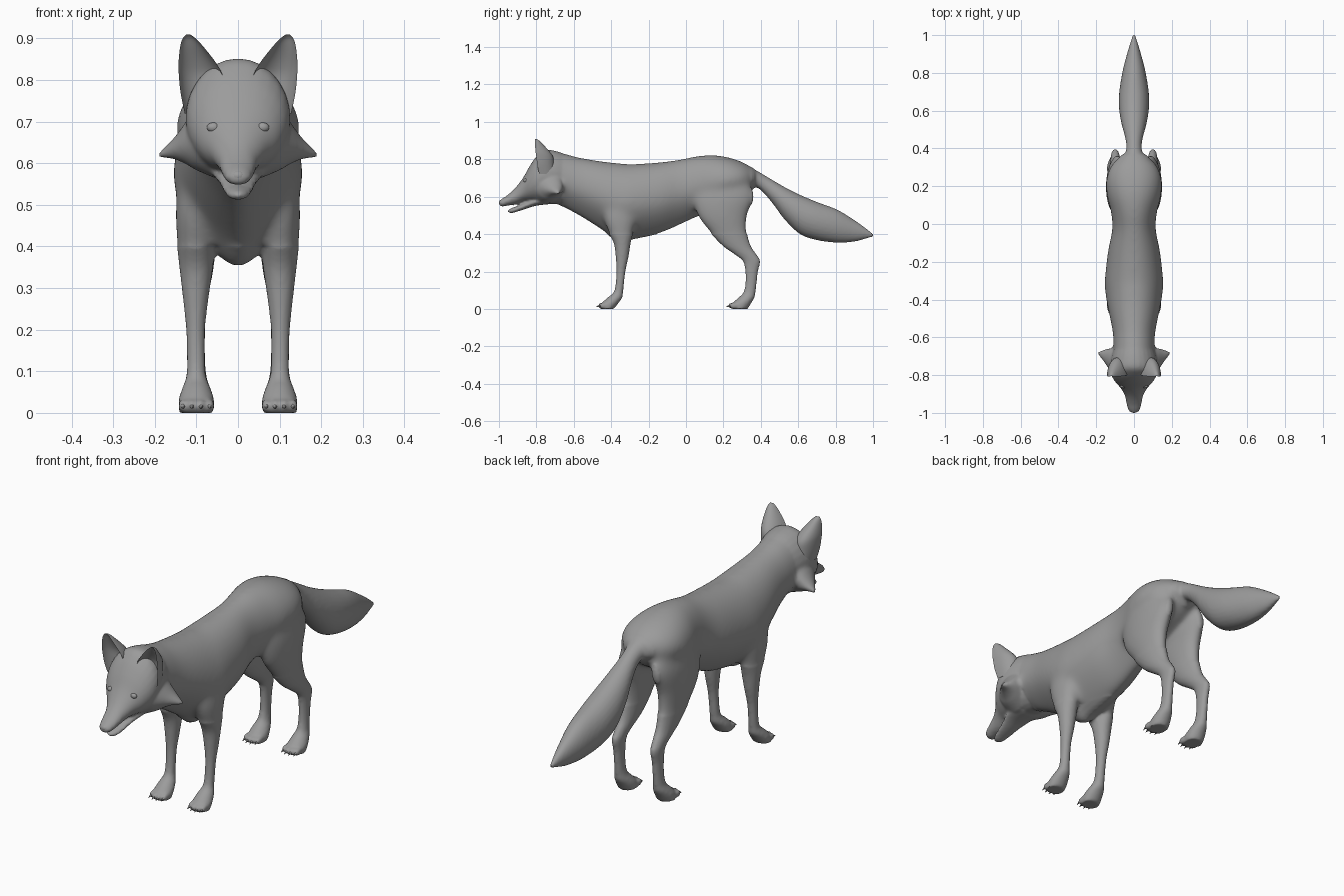
import bpy, bmesh, math
from mathutils import Matrix, Vector

if "Cube" in bpy.data.objects:
    bpy.data.objects.remove(bpy.data.objects["Cube"])

N = 28
fur = bpy.data.materials.new("dark grey")
fur.diffuse_color = (.33, .33, .33, 1)
fur.use_nodes = True
fur.node_tree.nodes["Principled BSDF"].inputs["Base Color"].default_value = fur.diffuse_color


def spline(rows, steps=5):
    """Catmull-Rom interpolation of station rows."""
    out = []
    for i in range(len(rows) - 1):
        p = [rows[max(0, min(len(rows) - 1, i + d))] for d in (-1, 0, 1, 2)]
        for j in range(steps):
            t = j / steps
            out.append([0.5 * (2 * b + (c - a) * t + (2 * a - 5 * b + 4 * c - d) * t * t
                               + (3 * b - a - 3 * c + d) * t ** 3) for a, b, c, d in zip(*p)])
    out.append(list(rows[-1]))
    return out


def loft(bm, axis, rows, side=1, keel=0.0, dent=None):
    """Rows are (position, a0, a1, b0, b1): oval slices across the given axis."""
    rings = []
    for t, a0, a1, b0, b1 in spline(rows):
        ring = []
        for i in range(N):
            ang = 2 * math.pi * i / N
            c, s = math.cos(ang), math.sin(ang)
            if s < 0:
                c *= 1 - keel * s * s
                if dent is not None:
                    s *= -dent
            a = (a0 + a1) / 2 + (a1 - a0) / 2 * c
            b = (b0 + b1) / 2 + (b1 - b0) / 2 * s
            x, y, z = {'x': (t, a, b), 'y': (a, t, b), 'z': (a, b, t)}[axis]
            ring.append(bm.verts.new((x * side, y, z)))
        rings.append(ring)
    for r, q in zip(rings, rings[1:]):
        for i in range(N):
            j = (i + 1) % N
            bm.faces.new((r[i], r[j], q[j], q[i]))
    bm.faces.new(rings[0])
    bm.faces.new(rings[-1])


def sym(rows):
    """(y, top, bottom, half width) -> loft rows."""
    return [(y, -w, w, b, t) for y, t, b, w in rows]


def finish(bm, name):
    bmesh.ops.recalc_face_normals(bm, faces=bm.faces)
    for f in bm.faces:
        f.smooth = True
    me = bpy.data.meshes.new(name)
    bm.to_mesh(me)
    bm.free()
    me.materials.append(fur)
    ob = bpy.data.objects.new(name, me)
    bpy.context.collection.objects.link(ob)
    return ob


def ball(bm, loc, size):
    m = Matrix.Translation(loc) @ Matrix.Diagonal((*size, 1))
    bmesh.ops.create_uvsphere(bm, u_segments=16, v_segments=10, radius=1, matrix=m)


bm, ears, claws = bmesh.new(), bmesh.new(), bmesh.new()

# torso and neck
loft(bm, 'y', sym([(-.74, .82, .60, .09), (-.66, .832, .545, .108), (-.57, .81, .495, .114),
                   (-.45, .79, .42, .138), (-.36, .78, .355, .153), (-.29, .775, .37, .155),
                   (-.14, .785, .403, .138), (-.03, .80, .448, .116), (.06, .818, .49, .122),
                   (.15, .823, .52, .144), (.235, .809, .56, .148), (.31, .782, .60, .122),
                   (.37, .745, .65, .06)]), keel=.45)
# bushy tail
loft(bm, 'y', sym([(.32, .765, .66, .07), (.38, .738, .648, .045), (.42, .715, .615, .041),
                   (.47, .685, .555, .05), (.53, .65, .475, .066), (.61, .61, .40, .079),
                   (.70, .572, .368, .078), (.81, .53, .354, .06), (.90, .475, .36, .037),
                   (.96, .433, .375, .019), (1.006, .397, .387, .004)]))
# skull and upper muzzle
loft(bm, 'y', sym([(-.64, .825, .56, .10), (-.70, .845, .56, .118), (-.76, .85, .565, .126),
                   (-.80, .815, .57, .12), (-.835, .765, .574, .10), (-.87, .703, .574, .07),
                   (-.91, .65, .560, .048), (-.95, .612, .553, .04), (-.985, .588, .547, .03),
                   (-1.0, .576, .555, .012)]))
# lower jaw
loft(bm, 'y', sym([(-.73, .61, .56, .07), (-.80, .595, .552, .06), (-.85, .575, .537, .046),
                   (-.90, .550, .521, .036), (-.935, .538, .511, .024), (-.952, .53, .517, .01)]))

for s in (1, -1):
    # front leg
    loft(bm, 'z', [(.62, .05, .13, -.43, -.30), (.50, .06, .150, -.44, -.27),
                   (.42, .055, .148, -.42, -.28), (.35, .06, .141, -.386, -.296),
                   (.28, .07, .133, -.376, -.307), (.20, .079, .125, -.372, -.324),
                   (.12, .079, .123, -.378, -.333), (.085, .076, .125, -.39, -.337),
                   (.06, .066, .134, -.42, -.341), (.03, .057, .143, -.45, -.362),
                   (0, .058, .142, -.458, -.385)], s)
    # hind leg
    loft(bm, 'z', [(.70, .02, .12, .08, .33), (.60, .03, .146, .04, .362),
                   (.50, .04, .148, .06, .33), (.42, .05, .14, .118, .325),
                   (.34, .06, .132, .193, .345), (.29, .07, .126, .262, .378),
                   (.255, .076, .123, .304, .397), (.20, .079, .121, .317, .385),
                   (.13, .079, .121, .317, .377), (.085, .075, .125, .305, .371),
                   (.06, .066, .134, .28, .366), (.03, .057, .143, .25, .348),
                   (0, .058, .142, .245, .33)], s)
    # cheek ruff
    loft(bm, 'x', [(.05, -.84, -.66, .562, .76), (.10, -.81, -.655, .583, .735),
                   (.125, -.778, -.657, .598, .70), (.155, -.735, -.665, .61, .66),
                   (.190, -.69, -.677, .614, .626)], s)
    # cupped ear
    loft(ears, 'z', [(.72, .04, .128, -.87, -.70), (.77, .035, .138, -.885, -.705),
                     (.81, .037, .142, -.89, -.71), (.84, .052, .143, -.88, -.728),
                     (.88, .083, .139, -.85, -.765), (.90, .102, .133, -.83, -.785),
                     (.909, .114, .125, -.815, -.80)], s, dent=.55)
    # toes and claws
    for front in (-.445, .25):
        for dx, dy in ((-.032, .008), (-.011, 0), (.011, 0), (.032, .008)):
            x, y = s * .1 + dx, front + dy
            ball(bm, (x, y, .017), (.012, .026, .017))
            m = Matrix.Translation((x, y - .025, .014)) @ Matrix.Rotation(math.radians(108), 4, 'X')
            bmesh.ops.create_cone(claws, cap_ends=True, segments=8, radius1=.007, radius2=.0005,
                                  depth=.026, matrix=m)

# merge everything into one skin
body = finish(bm, "body")
rm = body.modifiers.new("merge", 'REMESH')
rm.mode = 'VOXEL'
rm.voxel_size = .007
rm.use_smooth_shade = True
sm = body.modifiers.new("blend", 'SMOOTH')
sm.factor = .5
sm.iterations = 5
skin = bpy.data.meshes.new_from_object(body.evaluated_get(bpy.context.evaluated_depsgraph_get()))
body.modifiers.clear()

# soften shoulders and hips where the legs meet the torso
bm = bmesh.new()
bm.from_mesh(skin)
soft = [v for v in bm.verts if v.co.z > .40 and -.66 < v.co.y < .35]
for i in range(40):
    bmesh.ops.smooth_vert(bm, verts=soft, factor=.5,
                          use_axis_x=True, use_axis_y=True, use_axis_z=True)
for f in bm.faces:
    f.smooth = True
bm.to_mesh(skin)
bm.free()
skin.materials.clear()
skin.materials.append(fur)
body.data = skin

finish(ears, "ears")
finish(claws, "claws")

# eyes and nose
bm = bmesh.new()
for s in (1, -1):
    ball(bm, (s * .059, -.858, .686), (.016, .011, .012))
finish(bm, "eyes")
bm = bmesh.new()
ball(bm, (0, -.984, .569), (.02, .016, .015))
finish(bm, "nose")

for ob in bpy.context.collection.objects:
    ob.select_set(True)
bpy.context.view_layer.objects.active = body
bpy.ops.object.shade_smooth_by_angle(angle=math.radians(50))
